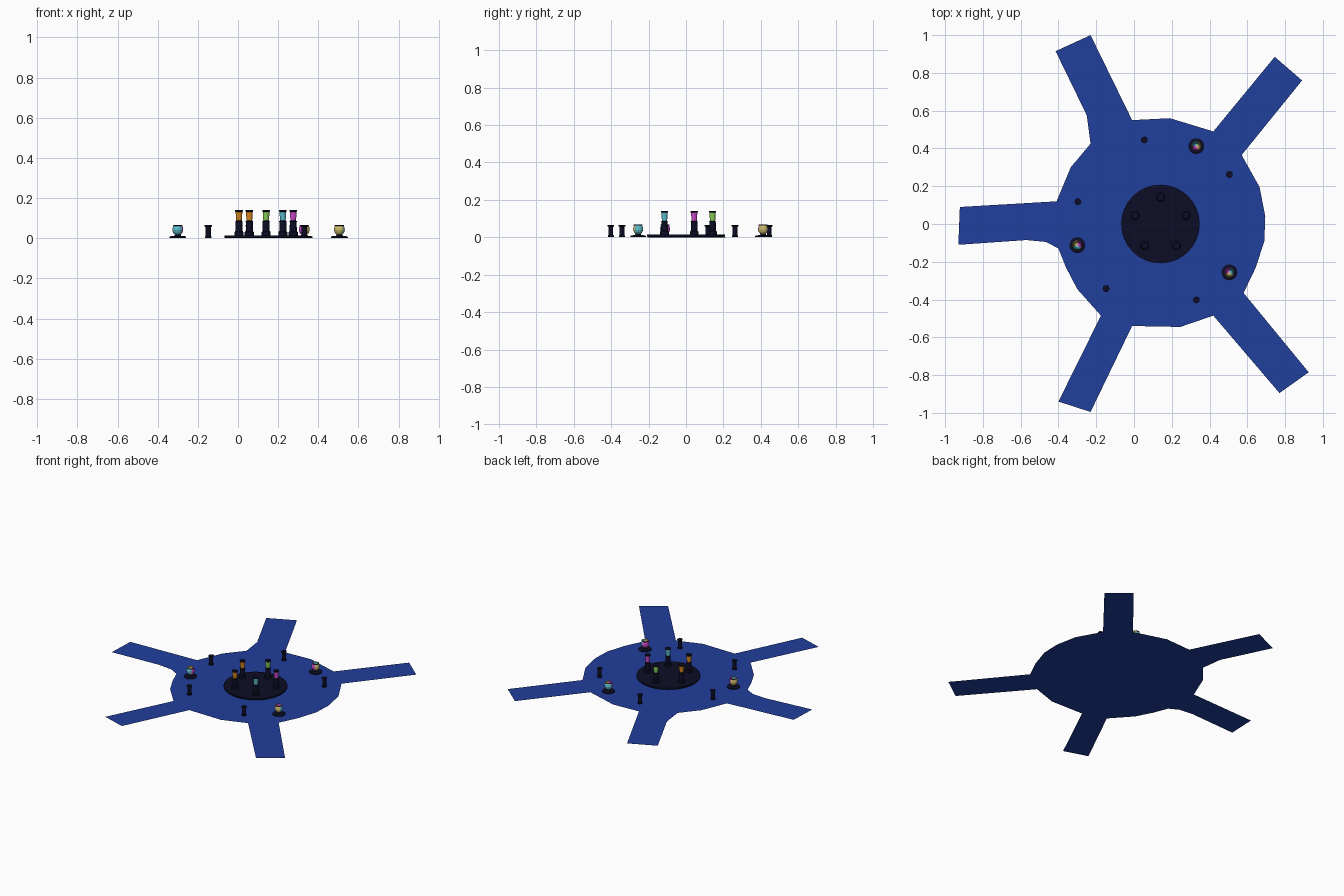
import bpy, bmesh, math

if "Cube" in bpy.data.objects:
    bpy.data.objects.remove(bpy.data.objects["Cube"])

def mat(name, r, g, b):
    m = bpy.data.materials.new(name)
    m.diffuse_color = (r, g, b, 1)
    m.use_nodes = True
    m.node_tree.nodes["Principled BSDF"].inputs["Base Color"].default_value = m.diffuse_color
    return m

BLUE = mat("ground blue", 0.015, 0.05, 0.34)
DARK = mat("dark navy", 0.004, 0.004, 0.02)
ORANGE = mat("orange", 0.72, 0.24, 0.01)
GREEN = mat("green", 0.25, 0.62, 0.1)
CYAN = mat("cyan", 0.11, 0.5, 0.6)
MAGENTA = mat("magenta", 0.62, 0.07, 0.62)
TAN = mat("pale yellow", 0.62, 0.5, 0.15)

def finish(name, bm, mats, loc=(0, 0, 0)):
    me = bpy.data.meshes.new(name)
    bm.to_mesh(me)
    bm.free()
    for m in mats:
        me.materials.append(m)
    ob = bpy.data.objects.new(name, me)
    ob.location = loc
    bpy.context.collection.objects.link(ob)
    return ob

def lathe(name, profile, mats, loc, rule=None, seg=16):
    """Revolve (radius, z) points; rule(angle, z, k) picks the material of band k."""
    bm = bmesh.new()
    rings = []
    for r, z in profile:
        if r == 0:
            rings.append([bm.verts.new((0, 0, z))] * seg)
        else:
            rings.append([bm.verts.new((r * math.cos(math.tau * i / seg),
                                        r * math.sin(math.tau * i / seg), z))
                          for i in range(seg)])
    for k in range(len(rings) - 1):
        a, b = rings[k], rings[k + 1]
        for i in range(seg):
            j = (i + 1) % seg
            vs = list(dict.fromkeys((a[i], a[j], b[j], b[i])))
            f = bm.faces.new(vs)
            if rule:
                f.material_index = rule(360 * (i + 0.5) / seg, k)
    bmesh.ops.recalc_face_normals(bm, faces=bm.faces)
    return finish(name, bm, mats, loc)

# plaza sheet with five paths, the left path rising slightly
outline = [(-.415, .915), (-.23, 1), (-.01, .55), (.19, .56), (.42, .49), (.745, .885),
           (.89, .76), (.57, .365), (.665, .195), (.695, .04), (.69, -.09), (.645, -.23),
           (.58, -.365), (.925, -.785), (.77, -.895), (.42, -.485), (.245, -.545),
           (-.01, -.54), (-.23, -.995), (-.40, -.94), (-.175, -.485), (-.30, -.345),
           (-.36, -.23), (-.40, -.13), (-.465, -.095), (-.57, -.085), (-.93, -.11),
           (-.922, .09), (-.41, .12), (-.335, .30), (-.23, .425), (-.25, .575)]
bm = bmesh.new()
face = bm.faces.new([bm.verts.new((x, y, 0)) for x, y in reversed(outline)])
bmesh.ops.bisect_plane(bm, geom=bm.verts[:] + bm.edges[:] + bm.faces[:],
                       plane_co=(-.36, 0, 0), plane_no=(1, 0, 0))
bmesh.ops.triangulate(bm, faces=bm.faces)
for v in bm.verts:
    if abs(v.co.y) < .25 and v.co.x < -.36:
        v.co.z = (-.36 - v.co.x) * .013
finish("plaza_ground", bm, [BLUE])

# round central platform
CX = 0.14
lathe("central_platform", [(0, .001), (.205, .001), (.208, .004), (.208, .014), (0, .014)],
      [DARK], (CX, 0, 0), seg=32)

# five columns with coloured lanterns on the platform
pillar = [(0, .014), (.023, .014), (.023, .03), (.018, .036), (.017, .08), (.019, .084),
          (.014, .088), (.017, .132), (.019, .134), (.019, .141), (0, .141)]
for n, colour in enumerate([GREEN, MAGENTA, CYAN, ORANGE, ORANGE]):
    a = math.radians(90 - 72 * n)
    lathe(f"lantern_column_{n + 1}", pillar, [DARK, colour],
          (CX + .142 * math.cos(a), .142 * math.sin(a), 0),
          rule=lambda ang, k: 1 if k == 6 else 0, seg=12)

# five small dark bollards around the edge
bollard = [(0, .001), (.016, .001), (.016, .008), (.013, .012), (.013, .056), (.018, .059),
           (.018, .066), (0, .066)]
for n, (x, y) in enumerate([(.055, .445), (.505, .262), (-.297, .118),
                            (-.148, -.342), (.33, -.402)]):
    lathe(f"bollard_{n + 1}", bollard, [DARK], (x, y, 0), seg=12)

# three bowls in three coloured sectors, each on a dark round foot
foot = [(0, .001), (.042, .001), (.042, .007), (.036, .010), (.017, .012), (.014, .018), (0, .018)]
bowl = [(0, .016), (.015, .018), (.023, .028), (.027, .040), (.026, .052), (.022, .062),
        (.024, .064), (.024, .067), (.019, .067), (.021, .045), (.014, .026), (0, .024)]
for n, (x, y, turn) in enumerate([(.505, -.256, 15), (-.30, -.112, -90), (.33, .412, 120)]):
    lathe(f"bowl_foot_{n + 1}", foot, [DARK], (x, y, 0), seg=20)
    lathe(f"coloured_bowl_{n + 1}", bowl, [CYAN, MAGENTA, TAN, DARK], (x, y, 0),
          rule=lambda ang, k, t=turn: 3 if k in (5, 6) else int(((ang - t + 60) % 360) // 120),
          seg=18)
